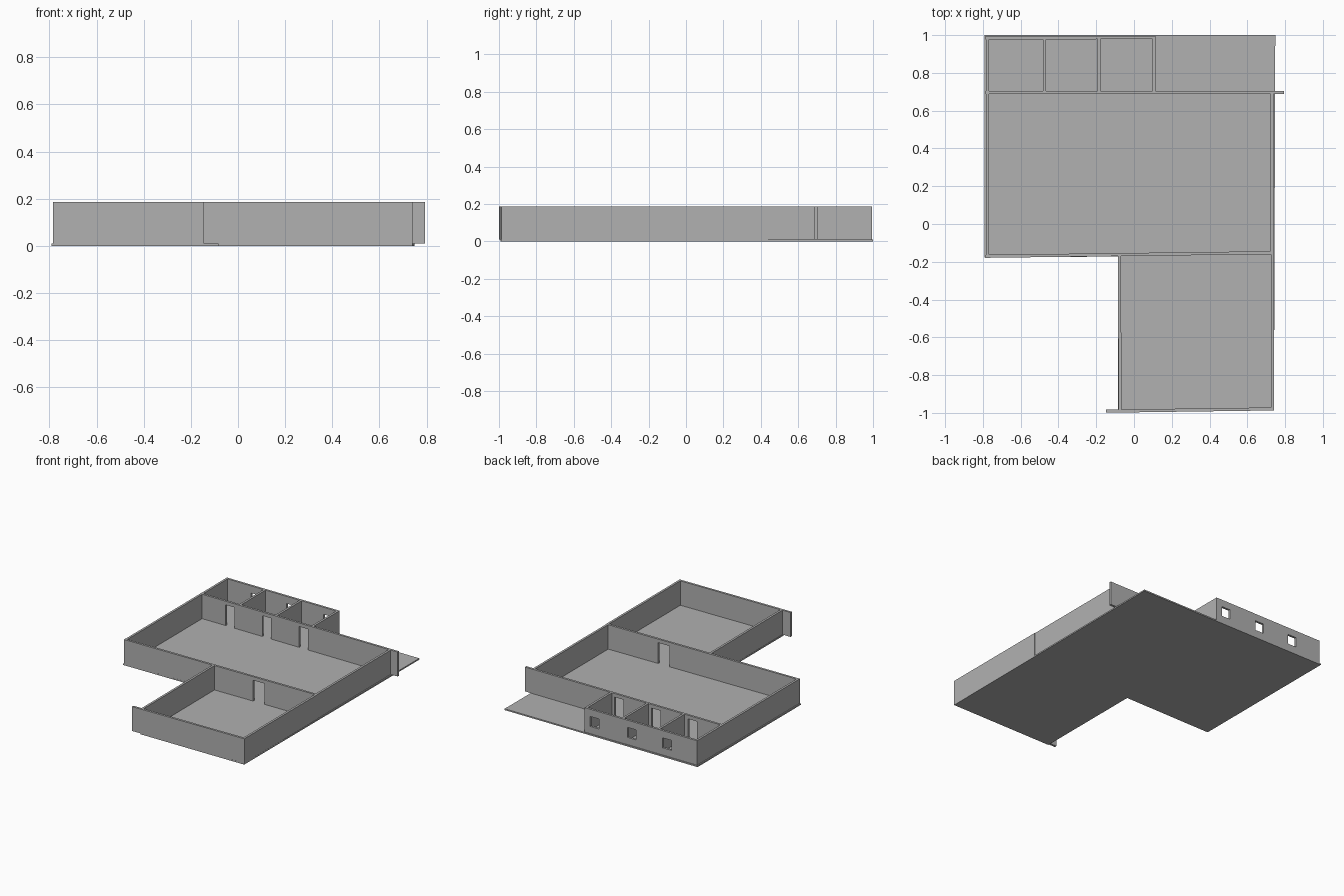
import bpy, bmesh
from mathutils import Vector

if "Cube" in bpy.data.objects:
    bpy.data.objects.remove(bpy.data.objects["Cube"])

Z0, Z1, T = 0.01, 0.186, 0.016
DOOR_TOP = 0.16

grey = bpy.data.materials.new("dark_grey")
grey.diffuse_color = (0.44, 0.44, 0.44, 1)
grey.use_nodes = True
grey.node_tree.nodes["Principled BSDF"].inputs["Base Color"].default_value = grey.diffuse_color


def finish(name, bm):
    bmesh.ops.recalc_face_normals(bm, faces=bm.faces)
    me = bpy.data.meshes.new(name)
    bm.to_mesh(me)
    bm.free()
    me.materials.append(grey)
    ob = bpy.data.objects.new(name, me)
    bpy.context.collection.objects.link(ob)
    return ob


def wall(name, p, q, holes=()):
    """Upright wall along p-q; holes are (start, end, bottom, top) measured along it."""
    p, q = Vector(p), Vector(q)
    length = (q - p).length
    d = (q - p) / length
    ss = sorted({0, length, *[v for h in holes for v in h[:2]]})
    zs = sorted({Z0, Z1, *[v for h in holes for v in h[2:]]})
    bm = bmesh.new()
    grid = [[bm.verts.new((*(p + d * s), z)) for z in zs] for s in ss]
    for i in range(len(ss) - 1):
        for j in range(len(zs) - 1):
            s, z = (ss[i] + ss[i + 1]) / 2, (zs[j] + zs[j + 1]) / 2
            if not any(a < s < b and c < z < e for a, b, c, e in holes):
                bm.faces.new((grid[i][j], grid[i + 1][j], grid[i + 1][j + 1], grid[i][j + 1]))
    mod = finish(name, bm).modifiers.new("thickness", 'SOLIDIFY')
    mod.thickness, mod.offset = T, 0


def opening(x0, start, width, bottom, top):
    return (start - x0, start - x0 + width, bottom, top)


# L-shaped floor slab
bm = bmesh.new()
outline = [(-0.792, 1.0), (0.748, 1.0), (0.741, -0.988), (-0.085, -0.992),
           (-0.085, -0.172), (-0.792, -0.178)]
face = bm.faces.new([bm.verts.new((x, y, 0)) for x, y in outline])
ext = bmesh.ops.extrude_face_region(bm, geom=[face])
bmesh.ops.translate(bm, vec=(0, 0, Z0),
                    verts=[v for v in ext["geom"] if isinstance(v, bmesh.types.BMVert)])
finish("floor_slab", bm)

# Back wall in two lengths, with windows
L = -0.785
wall("back_wall_left", (L, 0.986), (-0.2, 0.986),
     [opening(L, s, 0.07, 0.062, 0.134) for s in (-0.58, -0.297)])
wall("back_wall_right", (-0.2, 0.987), (0.114, 0.987),
     [opening(-0.2, -0.002, 0.07, 0.062, 0.134)])

# Long wall in front of the small rooms, with three doorways
wall("corridor_wall", (L, 0.696), (0.793, 0.696),
     [opening(L, s, 0.07, Z0, DOOR_TOP) for s in (-0.58, -0.288, 0.007)])

# Partitions between small rooms
for i, x in enumerate((-0.473, -0.185, 0.106)):
    wall(f"partition_{i + 1}", (x, 0.69), (x, 0.986))

# Outer side walls
wall("left_wall", (-0.776, -0.174), (-0.776, 0.993))
wall("right_wall_back", (0.730, -0.15), (0.730, 0.697))
wall("right_wall_front", (0.733, -0.978), (0.733, -0.15))

# Wall between hall and front room, with one doorway
wall("hall_front_wall", (L, -0.171), (0.737, -0.152),
     [opening(L, 0.237, 0.09, Z0, DOOR_TOP)])

# Front room walls
wall("front_room_left_wall", (-0.074, -0.985), (-0.077, -0.165))
wall("front_wall", (-0.147, -0.991), (0.741, -0.979))
